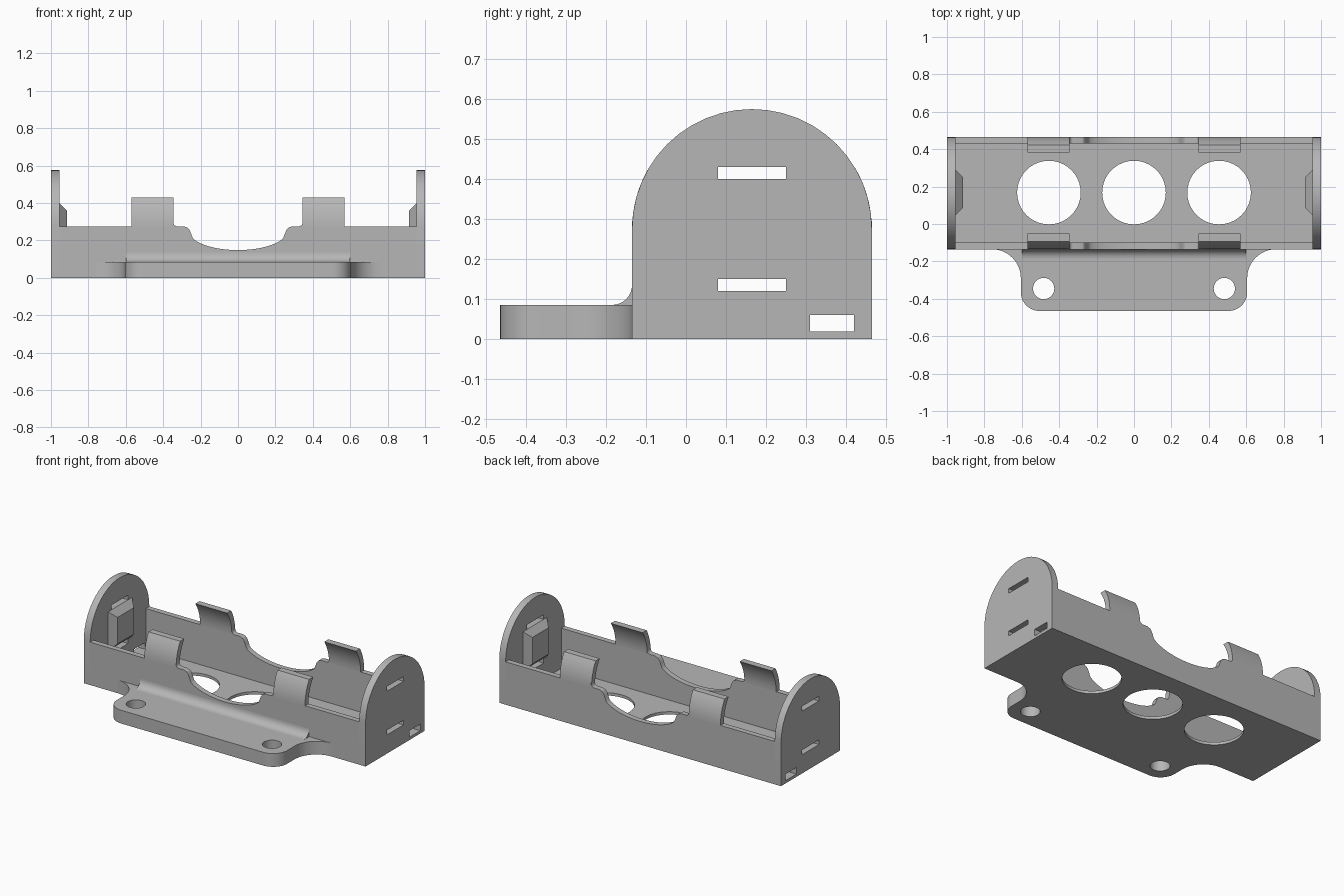
import bpy, bmesh
from math import sin, cos, radians, asin, degrees
from mathutils import Matrix

if "Cube" in bpy.data.objects:
    bpy.data.objects.remove(bpy.data.objects["Cube"], do_unlink=True)

grey = bpy.data.materials.new("plain grey plastic")
grey.use_nodes = True
colour = (0.47, 0.47, 0.47, 1)
grey.diffuse_color = colour
grey.node_tree.nodes["Principled BSDF"].inputs["Base Color"].default_value = colour

# Main dimensions
MID_Y, HALF_W = 0.165, 0.30
WALL_H, WALL_T = 0.275, 0.035
END_T, FLOOR_T = 0.045, 0.018
INNER_X = 1 - END_T
FRONT, BACK = MID_Y - HALF_W, MID_Y + HALF_W


def arc(cx, cy, r, a0, a1, n=12, ry=None):
    angles = [radians(a0 + (a1 - a0) * i / n) for i in range(n + 1)]
    return [(cx + r * cos(a), cy + (ry or r) * sin(a)) for a in angles]


def rect(u0, u1, v0, v1):
    return [(u0, v0), (u1, v0), (u1, v1), (u0, v1)]


def mirrored(half):
    return half + [(-u, v) for u, v in reversed(half)]


def finish(obj):
    obj.data.materials.clear()
    obj.data.materials.append(grey)
    bpy.ops.object.select_all(action="DESELECT")
    obj.select_set(True)
    bpy.context.view_layer.objects.active = obj
    bpy.ops.object.shade_smooth_by_angle(angle=radians(30))


def prism(name, axis, lo, hi, outline, holes=()):
    """Extrude a holed outline along an axis: X uses (y, z), Y (x, z), Z (x, y)."""
    curve = bpy.data.curves.new(name, "CURVE")
    curve.dimensions = "2D"
    curve.fill_mode = "BOTH"
    curve.extrude = (hi - lo) / 2
    for loop in [outline, *holes]:
        spline = curve.splines.new("POLY")
        spline.points.add(len(loop) - 1)
        for point, (u, v) in zip(spline.points, loop):
            point.co = (u, v, 0, 1)
        spline.use_cyclic_u = True
    obj = bpy.data.objects.new(name, curve)
    bpy.context.collection.objects.link(obj)
    bpy.ops.object.select_all(action="DESELECT")
    obj.select_set(True)
    bpy.context.view_layer.objects.active = obj
    bpy.ops.object.convert(target="MESH")
    obj = bpy.context.view_layer.objects.active
    c = (lo + hi) / 2
    frame = {
        "X": Matrix(((0, 0, 1, c), (1, 0, 0, 0), (0, 1, 0, 0), (0, 0, 0, 1))),
        "Y": Matrix(((1, 0, 0, 0), (0, 0, -1, c), (0, 1, 0, 0), (0, 0, 0, 1))),
        "Z": Matrix.Translation((0, 0, c)),
    }[axis]
    bm = bmesh.new()
    bm.from_mesh(obj.data)
    bm.transform(frame)
    bmesh.ops.remove_doubles(bm, verts=bm.verts, dist=0.0001)
    bmesh.ops.recalc_face_normals(bm, faces=bm.faces)
    bm.to_mesh(obj.data)
    bm.free()
    finish(obj)
    return obj


# Floor with three round openings
prism("floor", "Z", 0, FLOOR_T,
      rect(-INNER_X, INNER_X, FRONT + WALL_T, BACK - WALL_T),
      [arc(x, 0.168, 0.17, 0, 351, 39) for x in (-0.455, 0, 0.455)])

# Side walls with a scooped middle and small fillets beside the clips
scoop = arc(0, 0.248, 0.26, -90, -22, 14, ry=0.10)
lip = [(0.251, 0.236), (0.258, 0.254), (0.27, 0.268), (0.29, WALL_H)]
fillet = arc(0.325, WALL_H + 0.02, 0.02, -90, 0, 5)
wall_half = scoop[1:] + lip + fillet + [(0.36, 0.295), (0.36, WALL_H),
                                       (INNER_X, WALL_H), (INNER_X, 0)]
wall = mirrored(wall_half) + [scoop[0]]
prism("front_wall", "Y", FRONT, FRONT + WALL_T, wall)
prism("back_wall", "Y", BACK - WALL_T, BACK, wall)

# Curved retaining clips rising from the walls
r_in = HALF_W - WALL_T
rise = 0.153
clip_back = (arc(MID_Y, WALL_H, HALF_W, 0, degrees(asin(rise / HALF_W)), 8)
             + arc(MID_Y, WALL_H, r_in, degrees(asin(rise / r_in)), 0, 8))
clip_front = [(2 * MID_Y - y, z) for y, z in clip_back]
for side, x0, x1 in (("left", 0.345, 0.57), ("right", -0.57, -0.345)):
    prism("back_clip_" + side, "X", x0, x1, clip_back)
    prism("front_clip_" + side, "X", x0, x1, clip_front)

# Arched end plates with slots for the contacts and the wire
end_outline = [(FRONT, 0), (BACK, 0)] + arc(MID_Y, WALL_H, HALF_W, 0, 180, 24)
slots = [rect(0.08, 0.25, 0.40, 0.43), rect(0.08, 0.25, 0.12, 0.15),
         rect(0.31, 0.42, FLOOR_T, 0.06)]
for side, s in (("left", 1), ("right", -1)):
    lo, hi = sorted((s * INNER_X, s))
    prism("end_plate_" + side, "X", lo, hi, end_outline, slots)

    # Bevelled contact block on the inside of the plate
    bm = bmesh.new()
    bmesh.ops.create_cube(bm, size=2)
    for v in bm.verts:
        inner = v.co.x * s < 0
        half_y, half_z = (0.082, 0.085) if inner else (0.122, 0.125)
        v.co = (s * (0.915 if inner else INNER_X),
                0.168 + v.co.y * half_y, WALL_H + v.co.z * half_z)
    mesh = bpy.data.meshes.new("contact_block_" + side)
    bm.to_mesh(mesh)
    bm.free()
    block = bpy.data.objects.new("contact_block_" + side, mesh)
    bpy.context.collection.objects.link(block)
    finish(block)

# Mounting flange with flared roots, rounded corners and screw holes
flange_half = (arc(0.76, FRONT - 0.155, 0.155, 90, 180)
               + arc(0.505, -0.365, 0.10, 0, -90))
prism("mounting_flange", "Z", 0, 0.085, mirrored(flange_half),
      [arc(x, -0.345, 0.057, 0, 345, 23) for x in (-0.483, 0.483)])

# Fillet strip between flange and front wall
prism("flange_fillet", "X", -0.6, 0.6,
      [(FRONT, 0.08)] + arc(FRONT - 0.05, 0.135, 0.05, 0, -90, 8)
      + [(FRONT - 0.05, 0.08)])
